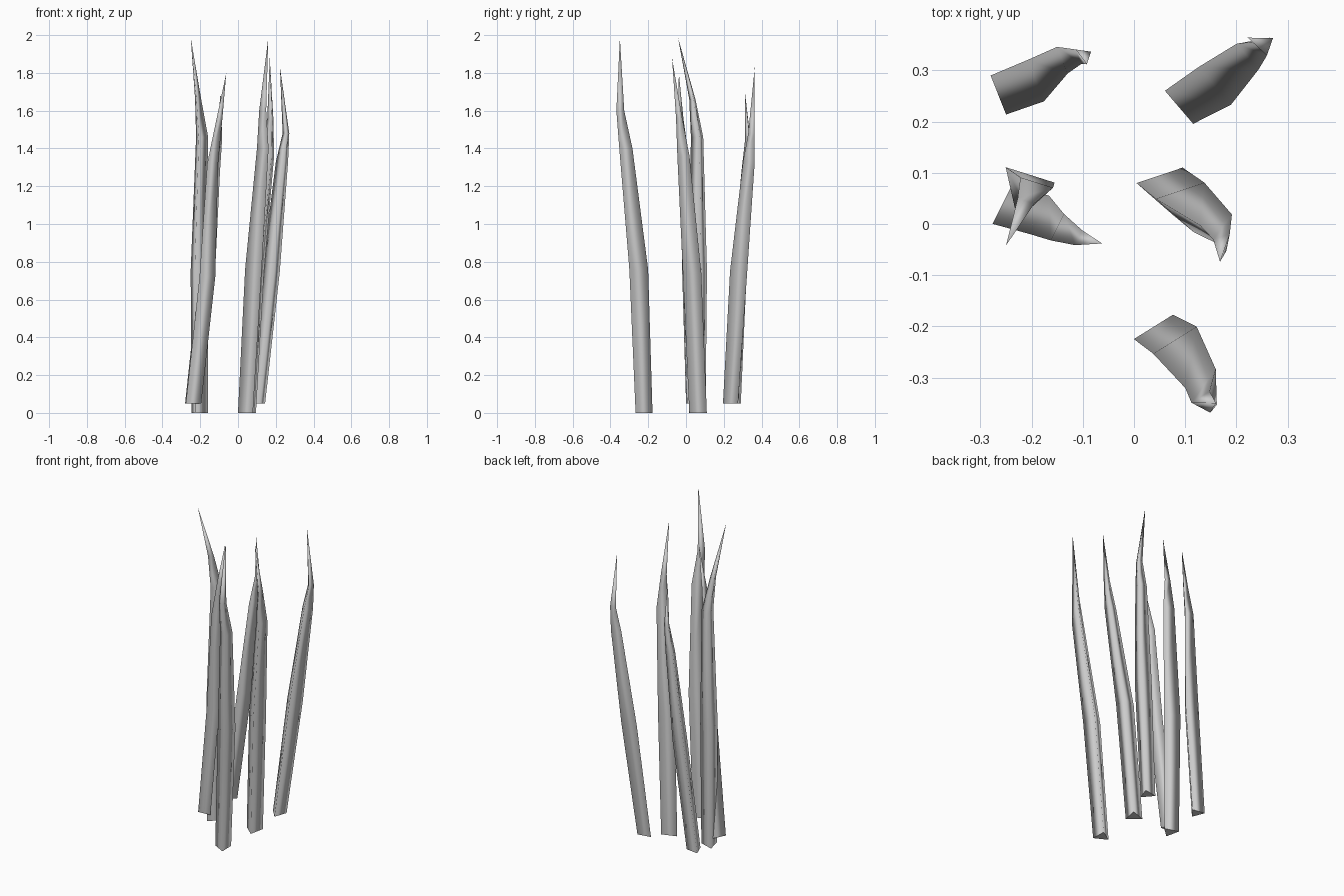
import bpy, bmesh
from mathutils import Vector

DEPTH = 0.86  # depth of the triangular section relative to its width


def blade(name, facing, rings, tip):
    """Three-sided leaf; each ring is the back edge's midpoint x, y, z and its width."""
    n = Vector((facing[0], facing[1], 0)).normalized()
    t = Vector((-n.y, n.x, 0))
    bm = bmesh.new()
    loops = []
    for x, y, z, w in rings:
        p = Vector((x, y, z))
        corners = (p - t * w / 2, p + n * w * DEPTH, p + t * w / 2)
        loops.append([bm.verts.new(c) for c in corners])
    bm.faces.new(loops[0][::-1])
    for a, b in zip(loops, loops[1:]):
        for i in range(3):
            j = (i + 1) % 3
            bm.faces.new((a[i], a[j], b[j], b[i]))
    top = bm.verts.new(tip)
    for i in range(3):
        bm.faces.new((loops[-1][i], loops[-1][(i + 1) % 3], top))
    bmesh.ops.recalc_face_normals(bm, faces=bm.faces)
    for f in bm.faces:
        f.smooth = len(f.verts) == 4 or top in f.verts
    # keep the flat cut at the foot crisp
    for v, w in zip(loops[0], loops[0][1:] + loops[0][:1]):
        bm.edges.get((v, w)).smooth = False
    me = bpy.data.meshes.new(name)
    bm.to_mesh(me)
    bm.free()
    ob = bpy.data.objects.new(name, me)
    bpy.context.collection.objects.link(ob)


# back pair
blade("grass_blade_back_left", (0.93, 0.37),
      [(-0.265, 0.252, 0.05, 0.082), (-0.192, 0.28, 0.72, 0.087),
       (-0.14, 0.32, 1.28, 0.056), (-0.108, 0.327, 1.45, 0.03)], (-0.092, 0.312, 1.70))
blade("grass_blade_back_right", (0.76, 0.65),
      [(0.088, 0.228, 0.05, 0.085), (0.158, 0.27, 0.75, 0.097),
       (0.222, 0.327, 1.33, 0.066), (0.248, 0.343, 1.48, 0.036)], (0.222, 0.364, 1.83))

# middle trio
blade("grass_blade_mid_right", (0.32, -0.95),
      [(0.05, 0.095, 0, 0.095), (0.09, 0.065, 0.74, 0.10),
       (0.16, 0.008, 1.36, 0.066), (0.171, -0.025, 1.56, 0.034)], (0.168, -0.074, 1.88))
blade("grass_blade_mid_left_upright", (-0.3, -0.95),
      [(-0.203, 0.09, 0, 0.09), (-0.203, 0.096, 0.75, 0.10),
       (-0.19, 0.081, 1.46, 0.067), (-0.211, 0.045, 1.66, 0.034)], (-0.25, -0.042, 1.985))
blade("grass_blade_mid_left_leaning", (0.9, -0.45),
      [(-0.258, 0.037, 0.05, 0.082), (-0.185, 0.018, 0.72, 0.084),
       (-0.15, -0.006, 1.32, 0.058), (-0.108, -0.027, 1.55, 0.032)], (-0.062, -0.038, 1.80))

# front
blade("grass_blade_front_right", (0.53, -0.85),
      [(0.038, -0.201, 0, 0.09), (0.08, -0.227, 0.76, 0.10),
       (0.13, -0.302, 1.4, 0.07), (0.13, -0.338, 1.6, 0.042)], (0.16, -0.35, 1.985))
